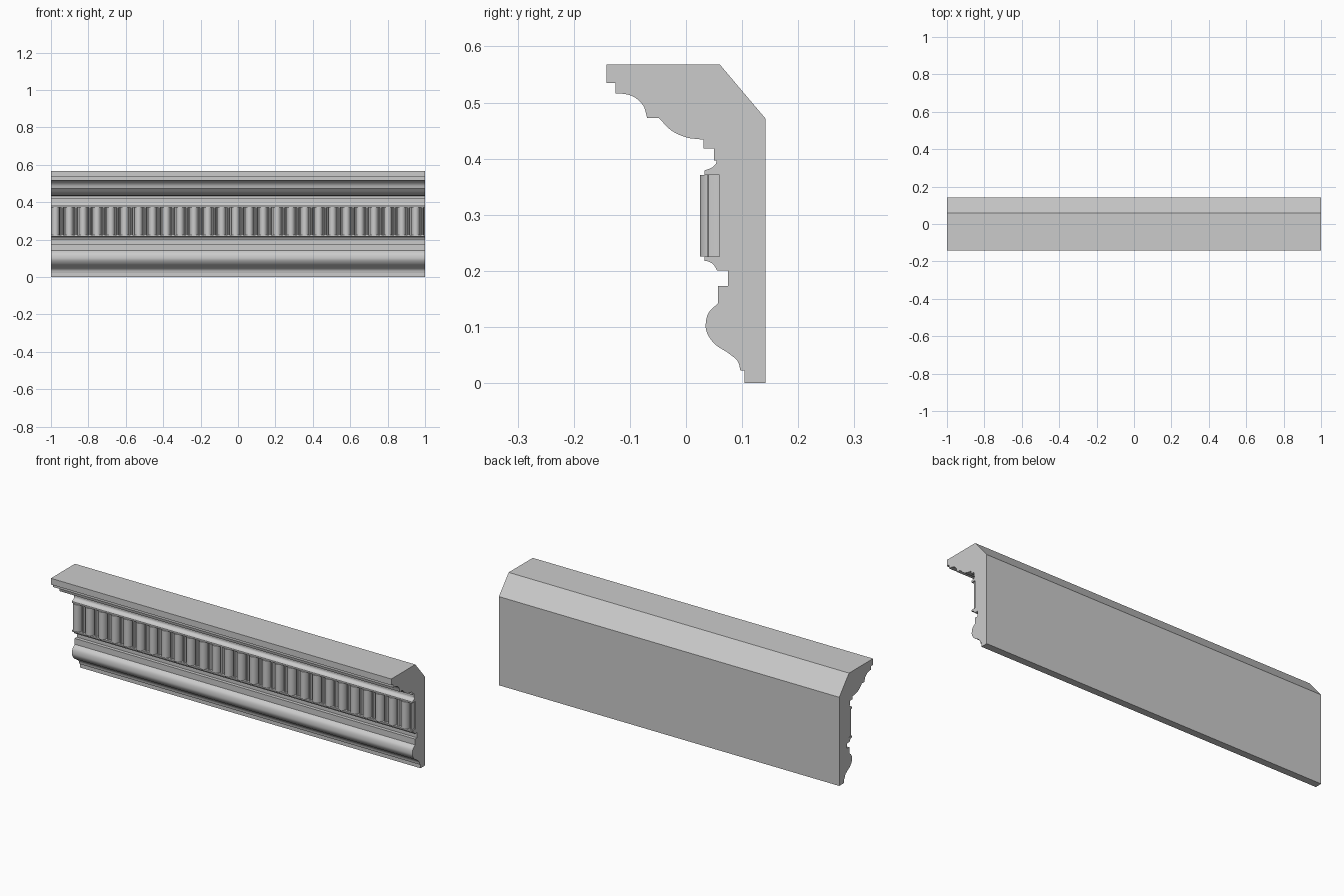
import bpy, bmesh, math
from mathutils import Vector

if "Cube" in bpy.data.objects:
    bpy.data.objects.remove(bpy.data.objects["Cube"])


def curve(pts, n=5):
    """Smooth Catmull-Rom run through a few 2D points."""
    p = [Vector(q) for q in pts]
    p = [2 * p[0] - p[1]] + p + [2 * p[-1] - p[-2]]
    out = []
    for a, b, c, d in zip(p, p[1:], p[2:], p[3:]):
        for i in range(n):
            t = i / n
            out.append(tuple(0.5 * (2 * b + (c - a) * t + (2 * a - 5 * b + 4 * c - d) * t ** 2
                                    + (3 * b - a - 3 * c + d) * t ** 3)))
    return out + [tuple(p[-2])]


def extrude(name, outline, vec):
    """Closed solid from a planar 3D outline."""
    bm = bmesh.new()
    face = bm.faces.new([bm.verts.new(v) for v in outline])
    res = bmesh.ops.extrude_face_region(bm, geom=[face], use_keep_orig=True)
    verts = [g for g in res["geom"] if isinstance(g, bmesh.types.BMVert)]
    bmesh.ops.translate(bm, verts=verts, vec=vec)
    bmesh.ops.recalc_face_normals(bm, faces=bm.faces)
    me = bpy.data.meshes.new(name)
    bm.to_mesh(me)
    bm.free()
    ob = bpy.data.objects.new(name, me)
    bpy.context.collection.objects.link(ob)
    bpy.ops.object.select_all(action='DESELECT')
    ob.select_set(True)
    bpy.context.view_layer.objects.active = ob
    bpy.ops.object.shade_smooth_by_angle(angle=math.radians(30))
    return ob


# Cornice section (y, z), from the bottom back corner up the front
profile = [(.142, 0), (.104, 0), (.104, .022)]
# lower cyma and bead
profile += curve([(.097, .022), (.092, .039), (.076, .053), (.053, .068), (.039, .086),
                  (.035, .103), (.040, .125), (.057, .142)])
profile += [(.057, .173), (.075, .173), (.075, .201)]
# small cove below the frieze, recess, small cove above
profile += curve([(.055, .201), (.050, .210), (.042, .216), (.033, .218)], 3)
profile += [(.033, .226), (.060, .226), (.060, .371), (.033, .371)]
profile += curve([(.033, .379), (.044, .383), (.052, .389), (.055, .397)], 3)
profile += [(.050, .397), (.050, .418), (.031, .418), (.031, .434)]
# ovolo, then cove under the top fillets
profile += curve([(.018, .435), (0, .438), (-.026, .450), (-.048, .472)])
profile += curve([(-.069, .472), (-.076, .494), (-.091, .509), (-.108, .515), (-.126, .516)])
profile += [(-.126, .535), (-.142, .535), (-.142, .568), (.060, .568), (.142, .471)]
extrude("cornice_body", [(-1, y, z) for y, z in profile], (2, 0, 0))

# Frieze of wide reeds with thin beads between them
COUNT, BACK, Z0, Z1 = 27, .060, .226, .371
PITCH = 2 / COUNT


def rounded(cx, w, d, n):
    """Bulged reed outline from left to right."""
    return [(cx - w / 2 * math.cos(math.pi * i / n),
             BACK - d * math.sin(math.pi * i / n) ** .8) for i in range(n + 1)]


front = []
for i in range(COUNT):
    x = -1 + i * PITCH
    front += rounded(x + .024, .046, .035, 12)
    front += rounded(x + .060, .018, .022, 6)
outline = [(-1, BACK + .005, Z0)] + [(x, y, Z0) for x, y in front] + [(1, BACK + .005, Z0)]
extrude("reeded_frieze", outline, (0, 0, Z1 - Z0))
